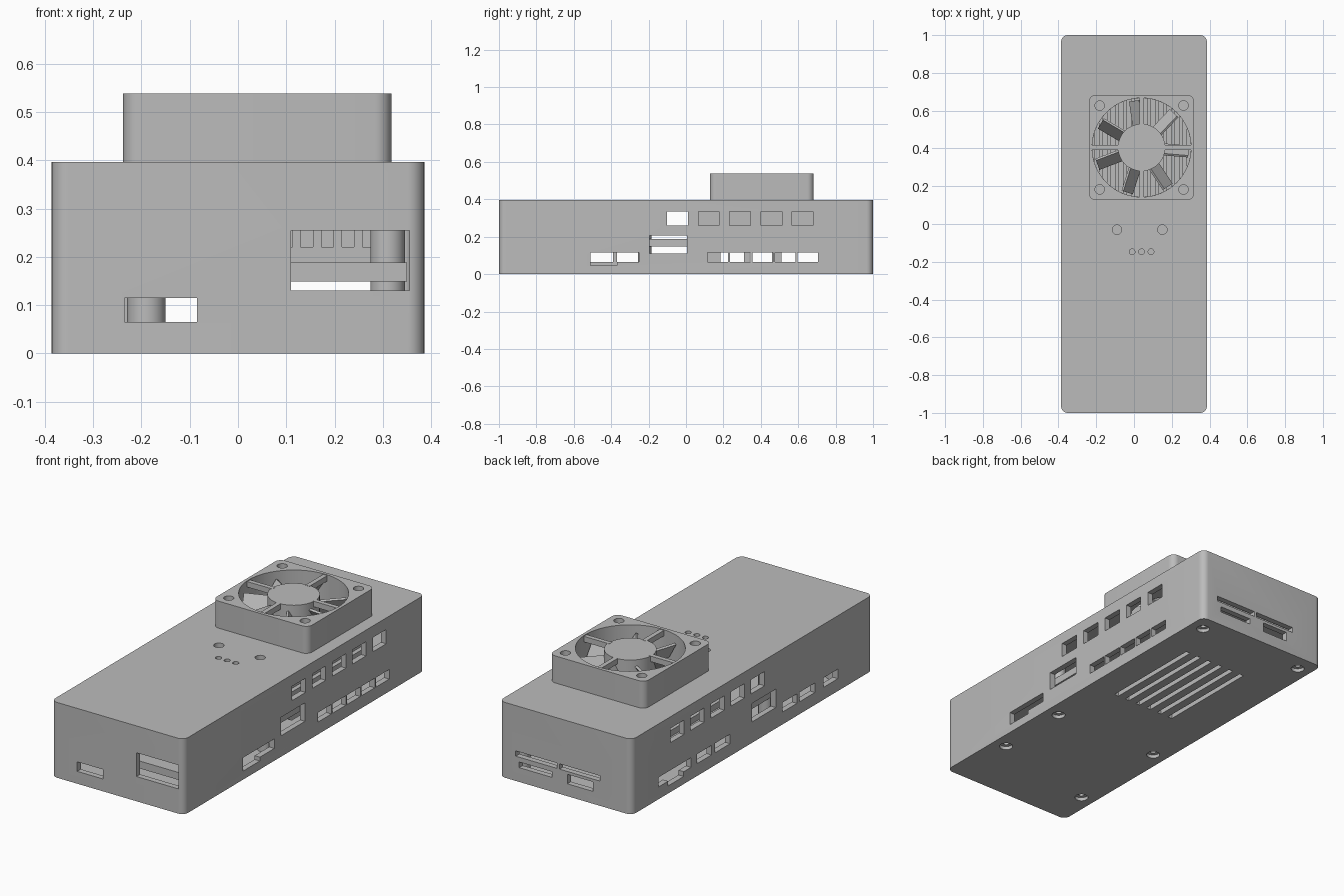
import bpy, bmesh, math
from mathutils import Matrix, Vector

if "Cube" in bpy.data.objects:
    bpy.data.objects.remove(bpy.data.objects["Cube"])

grey = bpy.data.materials.new("matte grey")
grey.diffuse_color = (0.5, 0.5, 0.5, 1)
grey.use_nodes = True
grey.node_tree.nodes["Principled BSDF"].inputs["Base Color"].default_value = grey.diffuse_color
FX, FY = 0.04, 0.405          # fan centre
H = 0.396                     # case height


def finish(name, bm):
    bmesh.ops.recalc_face_normals(bm, faces=bm.faces)
    me = bpy.data.meshes.new(name)
    bm.to_mesh(me)
    bm.free()
    me.materials.append(grey)
    ob = bpy.data.objects.new(name, me)
    bpy.context.collection.objects.link(ob)
    return ob


def add_box(bm, x0, x1, y0, y1, z0, z1):
    m = Matrix.LocRotScale(Vector(((x0 + x1) / 2, (y0 + y1) / 2, (z0 + z1) / 2)), None,
                           Vector((x1 - x0, y1 - y0, z1 - z0)))
    return bmesh.ops.create_cube(bm, size=1, matrix=m)["verts"]


def add_cyl(bm, x, y, r, z0, z1, n=32):
    bmesh.ops.create_cone(bm, cap_ends=True, segments=n, radius1=r, radius2=r, depth=z1 - z0,
                          matrix=Matrix.Translation((x, y, (z0 + z1) / 2)))


def boxes(name, items):
    bm = bmesh.new()
    for it in items:
        add_box(bm, *it)
    return finish(name, bm)


def cylinders(name, items, n=32):
    bm = bmesh.new()
    for it in items:
        add_cyl(bm, *it, n=n)
    return finish(name, bm)


def rounded_box(name, x0, x1, y0, y1, z0, z1, r):
    bm = bmesh.new()
    add_box(bm, x0, x1, y0, y1, z0, z1)
    edges = [e for e in bm.edges if abs(e.verts[0].co.z - e.verts[1].co.z) > 1e-4]
    bmesh.ops.bevel(bm, geom=edges, offset=r, segments=8, profile=0.5, affect='EDGES')
    return finish(name, bm)


def cut(ob, cutter):
    mod = ob.modifiers.new("cut", 'BOOLEAN')
    mod.operation, mod.solver, mod.object = 'DIFFERENCE', 'EXACT', cutter
    mod.use_self = True
    dg = bpy.context.evaluated_depsgraph_get()
    me = bpy.data.meshes.new_from_object(ob.evaluated_get(dg))
    ob.modifiers.clear()
    ob.data = me
    bpy.data.objects.remove(cutter)


def smooth(ob):
    bpy.ops.object.select_all(action='DESELECT')
    ob.select_set(True)
    bpy.context.view_layer.objects.active = ob
    bpy.ops.object.shade_smooth_by_angle(angle=math.radians(30))


# Hollow case
W, T = 0.386, 0.03
case = rounded_box("case", -W, W, -1, 1, 0, H, 0.035)
cut(case, rounded_box("cavity", -W + T, W - T, -1 + T, 1 - T, T, H - T, 0.015))

# Ports in the front and back walls
F, B = (-1.1, -0.95), (0.95, 1.1)
cut(case, boxes("end_ports", [
    (-0.235, -0.085, *F, 0.065, 0.115), (0.11, 0.355, *F, 0.13, 0.255),
    (0.05, 0.29, *B, 0.13, 0.158), (-0.2, 0.035, *B, 0.13, 0.158),
    (0.08, 0.27, *B, 0.075, 0.105), (-0.16, -0.01, *B, 0.065, 0.115)]))

# Ports in the side walls
R, L = (0.34, 0.45), (-0.45, -0.34)
ports = []
for side in (R, L):
    ports += [(*side, -0.102 + 0.1675 * i, 0.01 + 0.1675 * i, 0.26, 0.335) for i in range(5)]
    ports.append((*side, -0.195, 0.005, 0.11, 0.207))
ports += [(*R, 0.115 + 0.12 * i, 0.225 + 0.12 * i, 0.065, 0.115) for i in range(5)]
ports += [(*L, a, b, 0.065, 0.115) for a, b in
          ((0.185, 0.31), (0.34, 0.46), (0.51, 0.78), (-0.37, -0.25), (-0.52, -0.39), (-0.71, -0.59))]
ports += [(*L, 0.57, 0.70, 0.04, 0.08), (*R, -0.51, -0.25, 0.065, 0.115),
          (*R, -0.51, -0.37, 0.045, 0.08)]
cut(case, boxes("side_ports", ports))

# Floor vents, fan opening and indicator holes
cut(case, boxes("vents", [(FX - 0.187 + 0.07 * i, FX - 0.162 + 0.07 * i, 0.12, 0.68, -0.1, 0.05)
                          for i in range(6)]))
cut(case, cylinders("top_holes", [(FX, FY, 0.262, 0.35, 0.5)]
                    + [(x, -0.03, 0.025, 0.35, 0.5) for x in (-0.09, 0.15)]
                    + [(x, -0.147, 0.015, 0.35, 0.5) for x in (-0.01, 0.04, 0.09)], 40))

# Screw posts with countersunk floor holes
spots = [(0.31, 0.91), (-0.31, 0.91), (0.31, -0.22), (-0.31, -0.22), (0.31, -0.63), (-0.31, -0.78)]
cut(case, cylinders("screw_holes", [(x, y, 0.033, -0.1, 0.1) for x, y in spots]))
posts = cylinders("screw_posts", [(x, y, 0.036, 0.018, H - 0.02) for x, y in spots]
                  + [(-0.19, -0.78, 0.04, 0.02, 0.16)])
cut(posts, cylinders("bores", [(x, y, 0.015, -0.1, 0.12) for x, y in spots], 20))

# Circuit board and finned heat sink
boxes("circuit_board", [(-0.35, 0.35, -0.95, 0.95, 0.149, 0.188)])
boxes("heat_sink", [(-0.26, 0.28, 0.04, 0.72, 0.187, 0.22)]
      + [(0.113 + 0.0425 * i, 0.13 + 0.0425 * i, 0.04, 0.72, 0.215, 0.345) for i in range(-8, 4)])

# Fan frame with round opening and corner screw holes
S, Z0, Z1 = 0.278, H - 0.001, 0.538
frame = rounded_box("fan_frame", FX - S, FX + S, FY - S, FY + S, Z0, Z1, 0.035)
cut(frame, cylinders("fan_bore", [(FX, FY, 0.262, 0.3, 0.6)], 64))
cut(frame, cylinders("fan_screws", [(FX + 0.222 * i, FY + 0.222 * j, 0.025, 0.3, 0.6)
                                    for i in (-1, 1) for j in (-1, 1)], 24))

# Fan hub and cross struts
hub = cylinders("fan_hub", [(FX, FY, 0.125, 0.405, 0.533)], 48)
struts = []
for s in (-1, 1):
    a, b = sorted((0.115 * s, 0.268 * s))
    struts += [(FX + a, FX + b, FY - 0.012, FY + 0.012, 0.505, 0.534),
               (FX - 0.012, FX + 0.012, FY + a, FY + b, 0.505, 0.534)]
boxes("fan_struts", struts)

# Seven pitched blades
bm = bmesh.new()
for i in range(7):
    verts = add_box(bm, 0.115, 0.25, -0.006, 0.006, -0.05, 0.05)
    m = (Matrix.Translation((FX, FY, 0.457)) @ Matrix.Rotation(math.radians(98 + i * 360 / 7), 4, 'Z')
         @ Matrix.Rotation(math.radians(32), 4, 'X'))
    bmesh.ops.transform(bm, matrix=m, verts=verts)
finish("fan_blades", bm)

for ob in (case, posts, frame, hub):
    smooth(ob)
